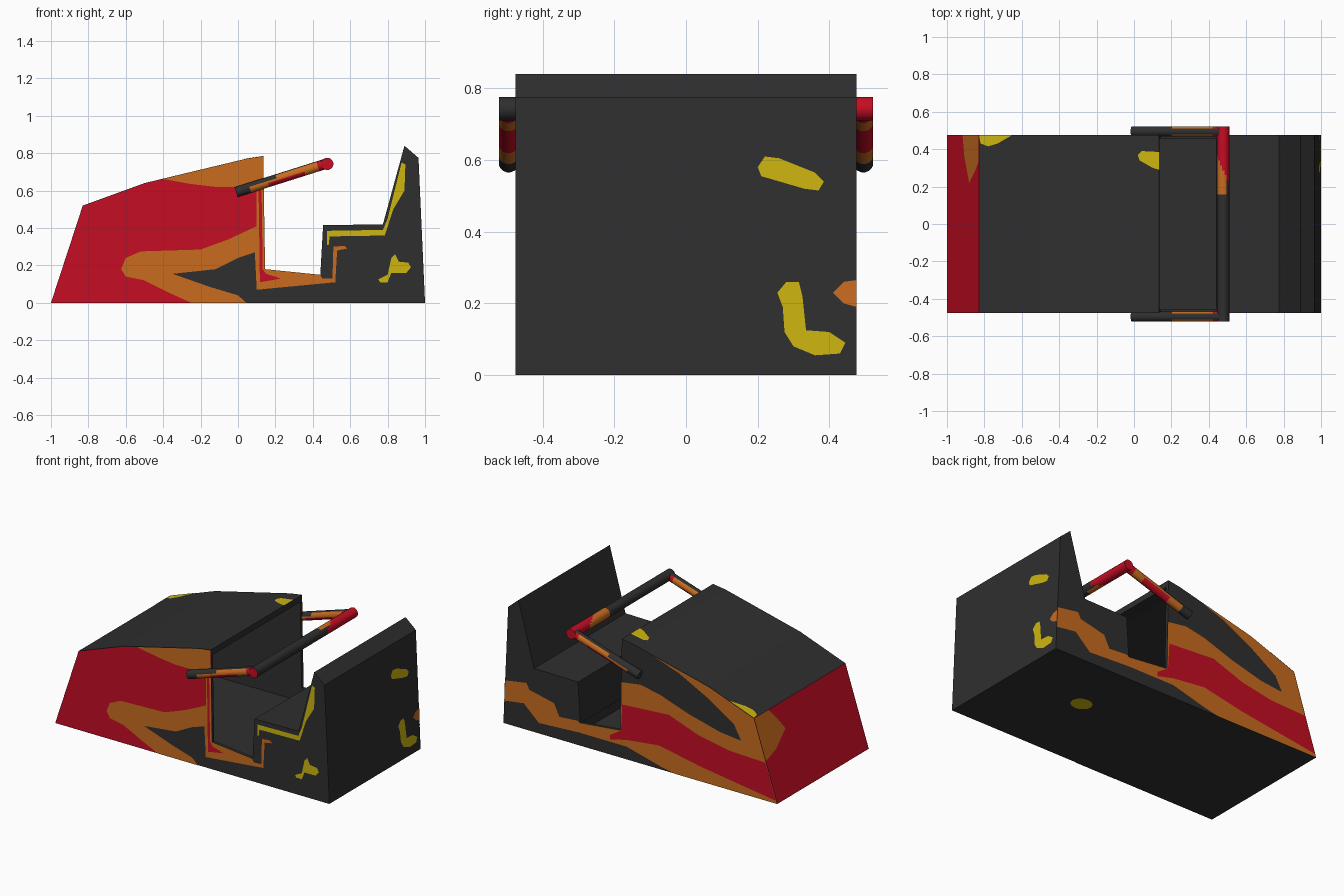
import bpy, bmesh, math
from mathutils import Vector

if "Cube" in bpy.data.objects:
    bpy.data.objects.remove(bpy.data.objects["Cube"])


def material(name, rgb):
    m = bpy.data.materials.new(name)
    m.diffuse_color = (*rgb, 1)
    m.use_nodes = True
    m.node_tree.nodes["Principled BSDF"].inputs["Base Color"].default_value = m.diffuse_color
    return m


DARK = material("charcoal", (0.028, 0.028, 0.028))
RED = material("flame red", (0.56, 0.004, 0.017))
ORANGE = material("flame orange", (0.58, 0.15, 0.014))
YELLOW = material("flame yellow", (0.61, 0.46, 0.005))
W = 0.476  # half width of the car


def finish(name, bm, mats):
    me = bpy.data.meshes.new(name)
    bm.to_mesh(me)
    bm.free()
    for m in mats:
        me.materials.append(m)
    ob = bpy.data.objects.new(name, me)
    bpy.context.collection.objects.link(ob)
    return ob


def extrude_profile(name, pts, half, mats):
    """Solid from an x/z profile, spanning -half..half in y."""
    bm = bmesh.new()
    f = bm.faces.new([bm.verts.new((x, -half, z)) for x, z in pts])
    out = bmesh.ops.extrude_face_region(bm, geom=[f])
    bmesh.ops.translate(bm, vec=(0, 2 * half, 0),
                        verts=[v for v in out["geom"] if isinstance(v, bmesh.types.BMVert)])
    bmesh.ops.recalc_face_normals(bm, faces=bm.faces)
    if len(mats) > 1:
        for f in bm.faces:  # the sloping nose is red
            f.material_index = 1 if f.normal.x < -0.9 and f.calc_center_median().x < -0.8 else 0
    return finish(name, bm, mats)


def decal(name, pts, place, outward, mat):
    """Flat painted patch lying on a body panel."""
    bm = bmesh.new()
    f = bm.faces.new([bm.verts.new(place(a, b)) for a, b in pts])
    f.normal_update()
    if f.normal.dot(Vector(outward)) < 0:
        f.normal_flip()
    bmesh.ops.triangulate(bm, faces=[f])
    finish(name, bm, [mat])


# Body: nose, hood, footwell sills, seat and seat back
body = extrude_profile("car_body", [
    (-1, 0), (-.83, .52), (-.5, .64), (.05, .772), (.135, .785), (.145, .18), (.44, .15),
    (.455, .415), (.775, .42), (.89, .84), (.965, .775), (1, 0)], W, [DARK, RED])

# Hollow leg room under the hood and between the sills
cutter = extrude_profile("leg_room_cutter", [
    (-.6, .09), (-.6, .57), (-.5, .605), (.05, .74), (.2, .75), (.2, .3), (.438, .3), (.438, .09)],
    W - .02, [DARK])
cutter.hide_render = True
mod = body.modifiers.new("leg room", 'BOOLEAN')
mod.operation = 'DIFFERENCE'
mod.solver = 'EXACT'
mod.object = cutter
bpy.context.view_layer.objects.active = body
bpy.ops.object.modifier_apply(modifier=mod.name)
bpy.data.objects.remove(cutter)


# Panel placement rules
def side(sign, layer):
    return lambda x, z: (x, sign * (W + .0015 * layer), z)


def hood(x, y):
    z = .64 + (x + .5) * (.12 / .33 if x < -.5 else .24)
    return (x, y, min(z, .772 + (x - .05) * .15) + .002)


def back(y, z):
    return (1.002 - z * .045, y, z)


def nose(y, z):
    return (-1.002 + z * .17 / .52, y, z)


FRONT, REAR = (0, -1, 0), (0, 1, 0)

# Front side flames
decal("front_red_flame", [
    (-1, 0), (-.25, 0), (-.45, .2), (-.2, .25), (.1, .35), (.1, .6), (.138, .6), (.135, .783),
    (.05, .77), (-.5, .638), (-.83, .518)], side(-1, 1), FRONT, RED)
decal("front_orange_top", [
    (-.4, .662), (.05, .771), (.135, .782), (.138, .6), (.12, .6), (.11, .635), (0, .62),
    (-.12, .62), (-.25, .635)], side(-1, 2), FRONT, ORANGE)
decal("front_orange_flame", [
    (-.25, 0), (-.36, .05), (-.5, .12), (-.6, .14), (-.625, .18), (-.6, .24), (-.52, .275),
    (-.2, .285), (-.05, .34), (.1, .41), (.1, .6), (.138, .6), (.145, .18), (.44, .15),
    (.45, .13), (.505, .13), (.51, .3), (.57, .305), (.585, .29), (.53, .28), (.52, .11),
    (.1, .07), (.09, .27), (0, .24), (-.12, .18), (-.35, .155), (-.15, .085), (0, .04),
    (.045, 0)], side(-1, 2), FRONT, ORANGE)
decal("front_red_edge", [
    (.11, .6), (.126, .6), (.132, .18), (.15, .155), (.23, .13), (.117, .11)],
    side(-1, 3), FRONT, RED)
decal("front_seat_stripe", [
    (.475, .31), (.475, .385), (.775, .39), (.8, .45), (.875, .75), (.895, .74), (.89, .6),
    (.83, .5), (.785, .36), (.49, .355), (.485, .31)], side(-1, 1), FRONT, YELLOW)
decal("front_yellow_spot", [
    (.75, .125), (.76, .11), (.8, .11), (.82, .16), (.9, .16), (.925, .19), (.91, .215),
    (.86, .22), (.84, .26), (.82, .24), (.8, .15)], side(-1, 1), FRONT, YELLOW)

# Rear side flames
decal("rear_orange_flame", [
    (-1, 0), (-.25, 0), (-.15, .02), (.1, .085), (.445, .085), (.74, .07), (.85, .17),
    (.993, .15), (.987, .285), (.83, .31), (.81, .27), (.63, .23), (.59, .15), (.46, .16),
    (.44, .15), (.145, .18), (.139, .5), (0, .52), (-.14, .494), (-.36, .42), (-.58, .364),
    (-.737, .347), (-.686, .44), (-.5, .56), (-.285, .67), (-.1, .734), (-.5, .638),
    (-.83, .518)], side(1, 1), REAR, ORANGE)
decal("rear_red_flame", [
    (.13, .355), (-.21, .378), (-.43, .3), (-.65, .26), (-.915, .25), (-.99, .02), (-.43, .1),
    (-.14, .157), (.1, .13), (.22, .1), (.22, .13), (.14, .18)], side(1, 2), REAR, RED)

# Spots on the hood, back, nose and underside
decal("hood_corner_spot", [(-.83, W), (-.82, .43), (-.78, .415), (-.73, .43), (-.65, W)],
      hood, (0, 0, 1), YELLOW)
decal("hood_edge_spot", [(.02, .37), (.04, .39), (.135, .385), (.135, .29), (.1, .3), (.03, .34)],
      hood, (0, 0, 1), YELLOW)
decal("back_upper_spot", [
    (.2, .58), (.22, .61), (.26, .605), (.36, .565), (.385, .54), (.37, .515), (.33, .52),
    (.21, .555)], back, (1, 0, 0), YELLOW)
decal("back_lower_spot", [
    (.255, .23), (.28, .26), (.315, .26), (.325, .22), (.335, .125), (.4, .12), (.445, .09),
    (.43, .06), (.36, .055), (.3, .08), (.275, .12), (.27, .19)], back, (1, 0, 0), YELLOW)
decal("back_orange_spot", [(W, .19), (.44, .2), (.41, .23), (.44, .26), (W, .265)],
      back, (1, 0, 0), ORANGE)
decal("nose_orange_spot", [(W, .26), (.36, .29), (.22, .37), (.28, .46), (.33, .52), (W, .52)],
      nose, (-1, 0, 0), ORANGE)
decal("underside_spot", [
    (.466 + .07 * math.cos(i * math.pi / 6), .074 + .06 * math.sin(i * math.pi / 6))
    for i in range(12)], lambda x, y: (x, y, -.001), (0, 0, -1), YELLOW)


# Lap bar
def tube(name, p0, p1, r, rule, rings=20, sides=16):
    """Capped tube in short rings; rule(t, normal) gives each face's colour."""
    p0, p1 = Vector(p0), Vector(p1)
    rot = (p1 - p0).to_track_quat('Z', 'Y')
    bm = bmesh.new()
    loops = []
    for k in range(rings + 1):
        c = p0.lerp(p1, k / rings)
        loops.append([bm.verts.new(c + rot @ Vector((r * math.cos(a), r * math.sin(a), 0)))
                      for a in (2 * math.pi * (i + .5) / sides for i in range(sides))])
    for k in range(rings):
        for i in range(sides):
            j = (i + 1) % sides
            bm.faces.new((loops[k][i], loops[k][j], loops[k + 1][j], loops[k + 1][i]))
    bm.faces.new(loops[0][::-1])
    bm.faces.new(loops[-1])
    bm.normal_update()
    for f in bm.faces:
        t = (f.calc_center_median() - p0).length / (p1 - p0).length
        f.material_index = rule(t, f.normal)
    ob = finish(name, bm, [DARK, RED, ORANGE])
    bpy.context.view_layer.objects.active = ob
    ob.select_set(True)
    bpy.ops.object.shade_smooth_by_angle(angle=math.radians(40))
    ob.select_set(False)


def arm_colour(t, n):
    if n.z > .8 or t < .15 or (t < .45 and n.z > .3):
        return 0
    if t > .92 or (.35 < t < .75 and n.z < -.1):
        return 1
    return 2


def bar_colour(t, n):
    if t < .03 or t > .78 - .08 * n.x:
        return 1
    return 2 if t > .64 and n.x < .5 else 0


for sign, label in ((-1, "front"), (1, "rear")):
    tube(label + "_lap_bar_arm", (-.01, sign * .495, .592), (.475, sign * .495, .745), .028,
         arm_colour)
tube("lap_bar_cross_tube", (.477, -.522, .743), (.477, .522, .743), .033, bar_colour, rings=40)
